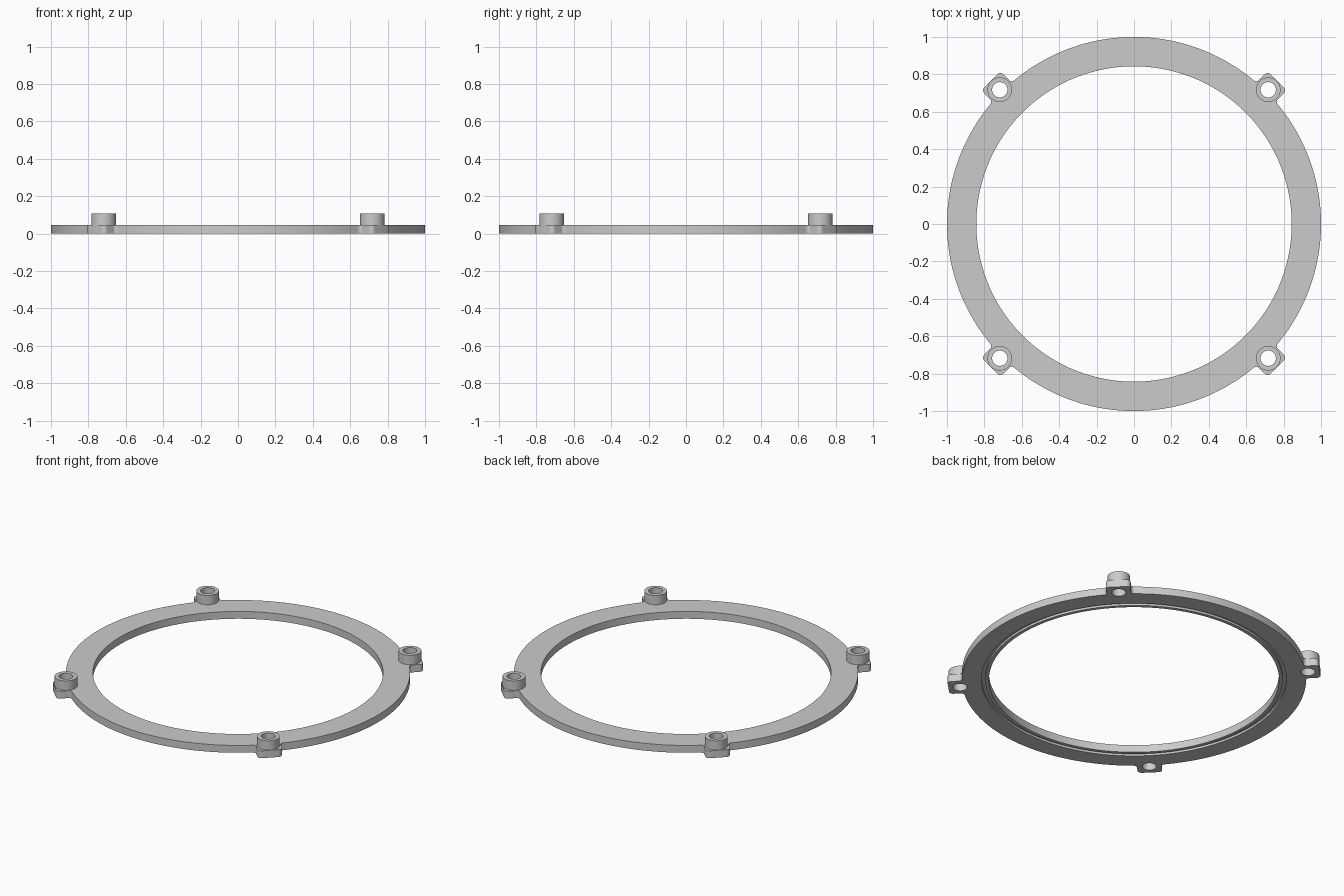
import bpy, bmesh, math
from math import cos, sin, pi

if "Cube" in bpy.data.objects:
    bpy.data.objects.remove(bpy.data.objects["Cube"])

THICK, BOSS_TOP = 0.047, 0.107
R_OUT, R_IN, R_BOSS, R_HOLE = 1.0, 0.843, 0.066, 0.041
BOSS_U = 1.015                      # radial distance of the screw bosses
ANGLES = [pi / 4 + i * pi / 2 for i in range(4)]

grey = bpy.data.materials.new("light grey")
grey.diffuse_color = (0.6, 0.6, 0.6, 1)
grey.use_nodes = True
grey.node_tree.nodes["Principled BSDF"].inputs["Base Color"].default_value = grey.diffuse_color


def finish(name, bm):
    bmesh.ops.recalc_face_normals(bm, faces=bm.faces[:])
    me = bpy.data.meshes.new(name)
    bm.to_mesh(me)
    bm.free()
    me.materials.append(grey)
    ob = bpy.data.objects.new(name, me)
    bpy.context.collection.objects.link(ob)
    return ob


def prism(name, pts, z0, z1):
    bm = bmesh.new()
    face = bm.faces.new([bm.verts.new((x, y, z0)) for x, y in pts])
    ext = bmesh.ops.extrude_face_region(bm, geom=[face])["geom"]
    top = [v for v in ext if isinstance(v, bmesh.types.BMVert)]
    bmesh.ops.translate(bm, verts=top, vec=(0, 0, z1 - z0))
    return finish(name, bm)


def tube(name, r0, r1, z0, z1, n, center=(0, 0)):
    """Closed ring with a rectangular section."""
    bm = bmesh.new()
    section = [(r0, z0), (r1, z0), (r1, z1), (r0, z1)]
    rows = [[bm.verts.new((center[0] + r * cos(2 * pi * i / n),
                           center[1] + r * sin(2 * pi * i / n), z))
             for r, z in section] for i in range(n)]
    for i in range(n):
        a, b = rows[i], rows[(i + 1) % n]
        for k in range(4):
            m = (k + 1) % 4
            bm.faces.new((a[k], a[m], b[m], b[k]))
    return finish(name, bm)


def circle(r, n, c=(0, 0)):
    return [(c[0] + r * cos(2 * pi * i / n), c[1] + r * sin(2 * pi * i / n)) for i in range(n)]


def arc(cx, cy, r, a0, a1, n=6):
    return [(cx + r * cos(a0 + (a1 - a0) * i / n), cy + r * sin(a0 + (a1 - a0) * i / n))
            for i in range(n + 1)]


def smooth(ob):
    bpy.ops.object.select_all(action='DESELECT')
    ob.select_set(True)
    bpy.context.view_layer.objects.active = ob
    bpy.ops.object.shade_smooth_by_angle(angle=math.radians(30))


# Tab outline in (radial, sideways) coordinates: concave fillet, side, rounded corner
HALF, OUTER, RC, RF = 0.072, 1.083, 0.024, 0.02
fv = HALF + RF
fu = math.sqrt((R_OUT + RF) ** 2 - fv ** 2)
touch = math.atan2(fv, fu)          # where the fillet meets the ring
half_tab = arc(fu, fv, RF, touch - pi, -pi / 2)[1:] + arc(OUTER - RC, HALF - RC, RC, pi / 2, 0)
tab = [(u, -v) for u, v in half_tab] + half_tab[::-1]

# Whole plate outline: four tabs joined by ring arcs
outline = []
for a in ANGLES:
    outline += [(u * cos(a) - v * sin(a), u * sin(a) + v * cos(a)) for u, v in tab]
    outline += arc(0, 0, R_OUT, a + touch, a + pi / 2 - touch, 44)
plate = prism("mounting_ring", outline, 0, THICK)

# Cutters: central bore, screw holes and the seal groove underneath
centers = [(BOSS_U * cos(a), BOSS_U * sin(a)) for a in ANGLES]
cutters = [prism("bore_cutter", circle(R_IN, 192), -0.1, 0.2),
           tube("groove_cutter", 0.864, 0.886, -0.02, 0.014, 192)]
cutters += [prism("hole_cutter", circle(R_HOLE, 40, c), -0.1, 0.2) for c in centers]
for c in cutters:
    c.hide_render = True
    c.hide_set(True)
    mod = plate.modifiers.new(c.name, 'BOOLEAN')
    mod.operation, mod.solver, mod.object = 'DIFFERENCE', 'EXACT', c
bpy.context.view_layer.objects.active = plate
plate.select_set(True)
for mod in list(plate.modifiers):
    bpy.ops.object.modifier_apply(modifier=mod.name)
for c in cutters:
    bpy.data.objects.remove(c)
smooth(plate)

# Screw bosses standing on the tabs
for c in centers:
    smooth(tube("screw_boss", R_HOLE, R_BOSS, THICK, BOSS_TOP, 40, c))
